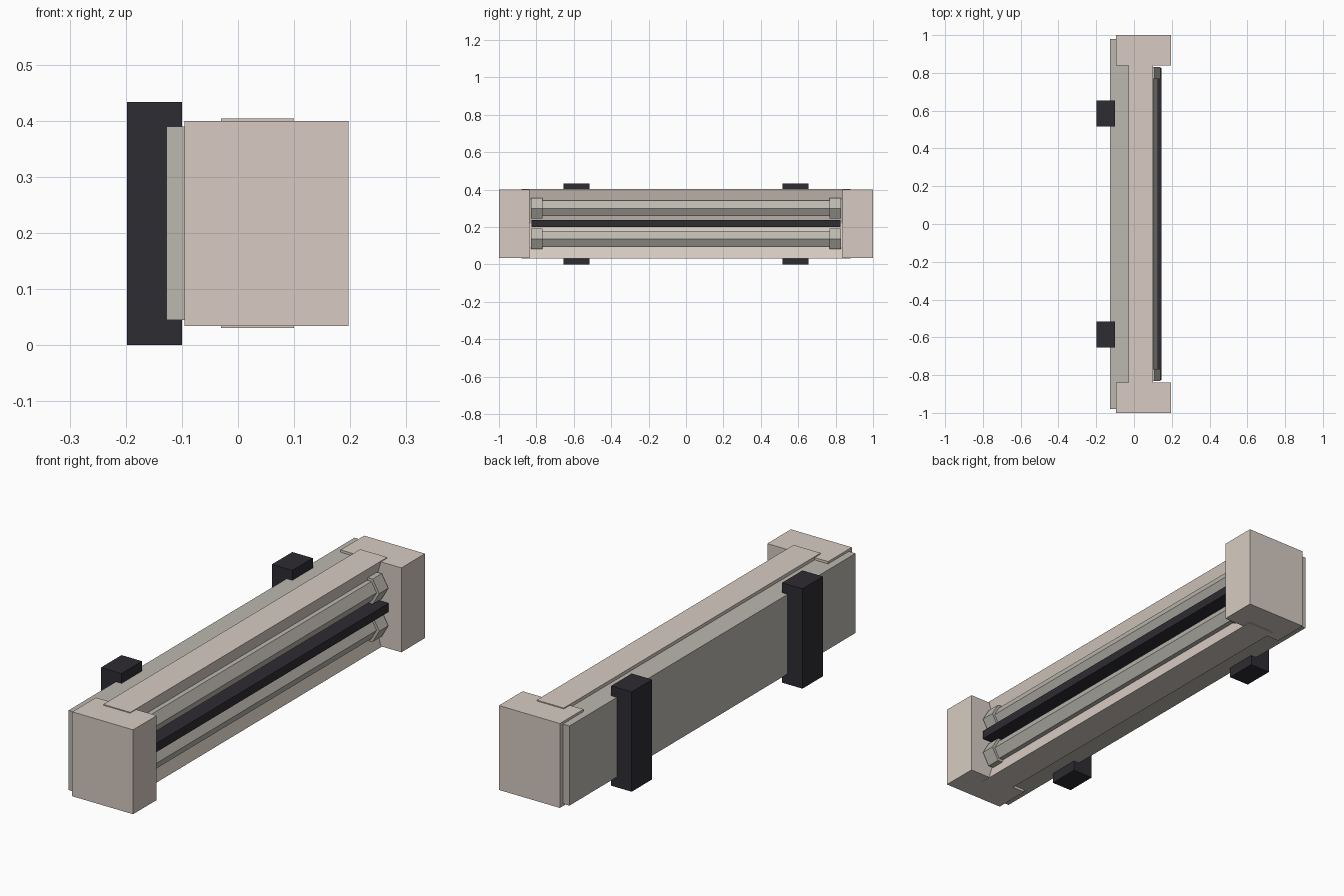
import bpy, bmesh
from math import cos, sin, pi

if "Cube" in bpy.data.objects:
    bpy.data.objects.remove(bpy.data.objects["Cube"])


def material(name, rgb):
    m = bpy.data.materials.new(name)
    m.diffuse_color = (*rgb, 1)
    m.use_nodes = True
    m.node_tree.nodes["Principled BSDF"].inputs["Base Color"].default_value = m.diffuse_color
    return m


CREAM = material("cream", (0.68, 0.60, 0.54))
GREY = material("warm_grey", (0.50, 0.48, 0.43))
DARK = material("dark", (0.027, 0.025, 0.032))


def extrude(name, profile, y0, y1, mat):
    """Extrude a closed x-z profile along y."""
    bm = bmesh.new()
    face = bm.faces.new([bm.verts.new((x, y0, z)) for x, z in profile])
    out = bmesh.ops.extrude_face_region(bm, geom=[face])
    verts = [v for v in out["geom"] if isinstance(v, bmesh.types.BMVert)]
    bmesh.ops.translate(bm, verts=verts, vec=(0, y1 - y0, 0))
    bmesh.ops.recalc_face_normals(bm, faces=bm.faces[:])
    me = bpy.data.meshes.new(name)
    bm.to_mesh(me)
    bm.free()
    me.materials.append(mat)
    ob = bpy.data.objects.new(name, me)
    bpy.context.collection.objects.link(ob)
    return ob


def rect(x0, x1, z0, z1):
    return [(x0, z0), (x1, z0), (x1, z1), (x0, z1)]


def hexagon(x, z, r):
    return [(x + r * cos(i * pi / 3), z + r * sin(i * pi / 3)) for i in range(6)]


# Back housing running nearly the full length
extrude("back_housing", rect(-0.127, 0.0, 0.045, 0.39), -0.98, 0.98, GREY)

# Main body with a shallow V-shaped reflector in its front
body = [(-0.03, 0.031), (0.10, 0.031), (0.045, 0.2175), (0.10, 0.404), (-0.03, 0.404)]
extrude("reflector_body", body, -0.88, 0.88, CREAM)

# Dark guard bar between the two tubes
extrude("guard_bar", rect(0.04, 0.145, 0.20, 0.238), -0.825, 0.825, DARK)

# Hexagonal tubes with wider end sockets
for level, z in (("upper", 0.30), ("lower", 0.137)):
    extrude(level + "_tube", hexagon(0.078, z, 0.049), -0.80, 0.80, GREY)
    for side, s in (("left", -1), ("right", 1)):
        extrude(f"{level}_socket_{side}", hexagon(0.077, z, 0.063),
                s * 0.768, s * 0.83, GREY)

# End caps and C-shaped mounting clamps, one of each per end
clamp = [(-0.198, 0), (-0.10, 0), (-0.10, 0.045), (-0.127, 0.045),
         (-0.127, 0.39), (-0.10, 0.39), (-0.10, 0.433), (-0.198, 0.433)]
for side, s in (("left", -1), ("right", 1)):
    extrude("end_cap_" + side, rect(-0.095, 0.197, 0.034, 0.40), s * 0.838, s, CREAM)
    extrude("mounting_clamp_" + side, clamp, s * 0.515, s * 0.655, DARK)
